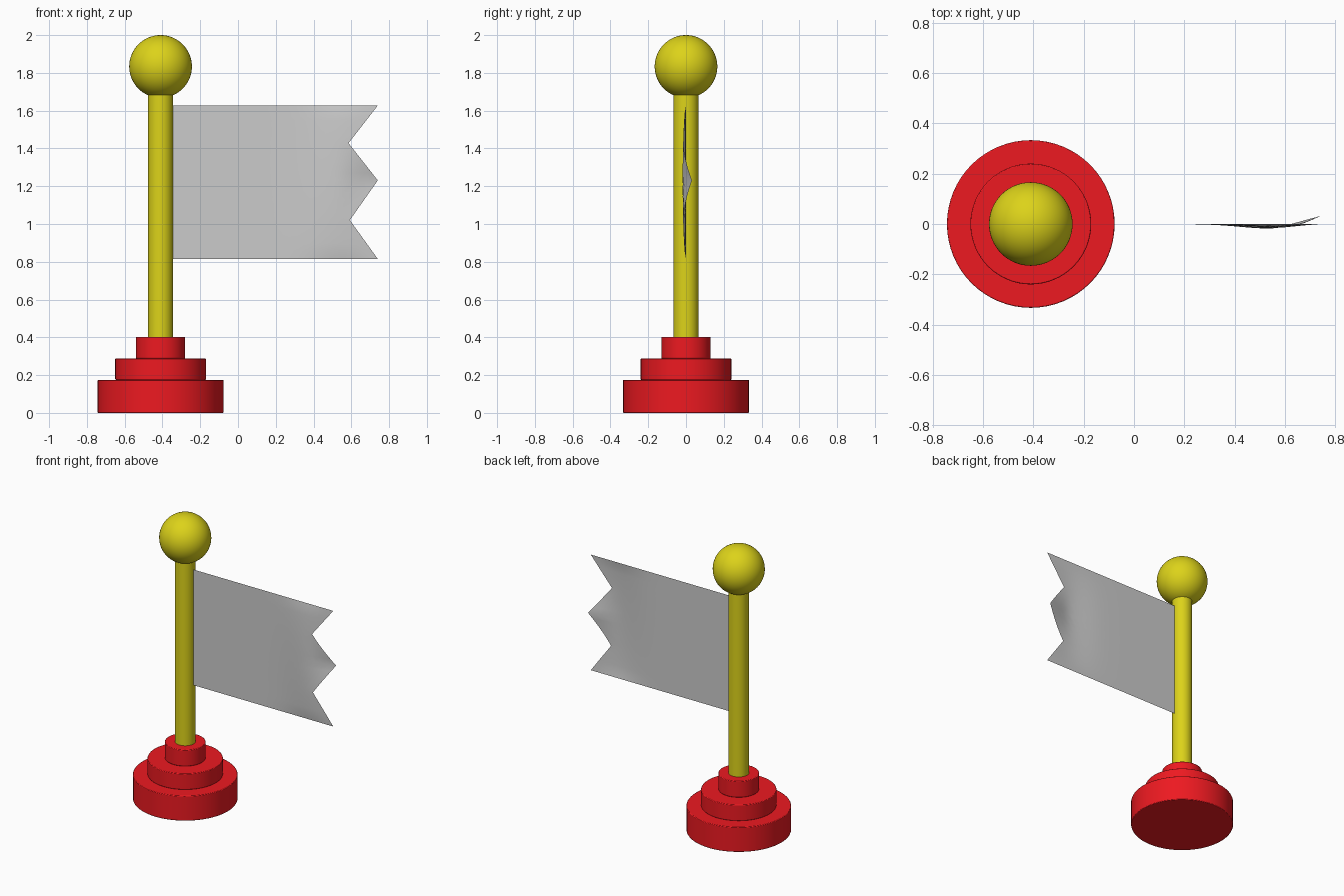
import bpy, bmesh, math

if "Cube" in bpy.data.objects:
    bpy.data.objects.remove(bpy.data.objects["Cube"])

PX = -0.41  # pole axis


def material(name, color):
    m = bpy.data.materials.new(name)
    m.diffuse_color = color
    m.use_nodes = True
    m.node_tree.nodes["Principled BSDF"].inputs["Base Color"].default_value = m.diffuse_color
    return m


red = material("red", (0.85, 0.01, 0.015, 1))
yellow = material("yellow", (0.72, 0.65, 0.01, 1))


def smooth(angle=40):
    bpy.ops.object.shade_smooth_by_angle(angle=math.radians(angle))


def cylinder(name, radius, z0, z1, mat, bevel=0.0):
    bpy.ops.mesh.primitive_cylinder_add(vertices=64, radius=radius, depth=z1 - z0,
                                        location=(PX, 0, (z0 + z1) / 2))
    ob = bpy.context.object
    ob.name = name
    ob.data.materials.append(mat)
    smooth()
    if bevel:
        mod = ob.modifiers.new("soft_edges", "BEVEL")
        mod.width = bevel
        mod.segments = 2
    return ob


# Stepped base
for name, r, z0, z1 in (("base_lower", 0.333, 0, 0.175),
                        ("base_middle", 0.24, 0.175, 0.288),
                        ("base_upper", 0.13, 0.288, 0.403)):
    cylinder(name, r, z0, z1, red, 0.004)

# Pole and ball finial
cylinder("pole", 0.066, 0.403, 1.70, yellow)
bpy.ops.mesh.primitive_uv_sphere_add(segments=64, ring_count=32, radius=0.166,
                                     location=(PX, 0, 1.834))
ball = bpy.context.object
ball.name = "ball_finial"
ball.data.materials.append(yellow)
smooth(180)

# Flag: thin sheet with a zigzag free edge and a gentle ripple
X0, ZB, ZT = -0.345, 0.815, 1.627
EDGE = [(0, 0.74), (0.253, 0.592), (0.512, 0.74), (0.755, 0.585), (1, 0.74)]
COLS, STEPS = 24, 5


def ripple(x, v):
    sag = -0.018 * math.exp(-((x - 0.54) / 0.17) ** 2) * math.sqrt(max(0, math.sin(math.pi * v)))
    t = min(1, max(0, (x - 0.55) / 0.19))
    lift = 0.036 * t * max(0, 1 - abs(v - 0.512) / 0.25)
    return sag + lift


bm = bmesh.new()
rows = []
for i, ((v0, x0), (v1, x1)) in enumerate(zip(EDGE, EDGE[1:])):
    for k in range(0 if i == 0 else 1, STEPS + 1):
        f = k / STEPS
        v, end = v0 + (v1 - v0) * f, x0 + (x1 - x0) * f
        xs = [X0 + (end - X0) * c / COLS for c in range(COLS + 1)]
        rows.append([bm.verts.new((x, ripple(x, v), ZB + (ZT - ZB) * v)) for x in xs])
for a, b in zip(rows, rows[1:]):
    for c in range(COLS):
        bm.faces.new((a[c], a[c + 1], b[c + 1], b[c]))
mesh = bpy.data.meshes.new("flag")
bm.to_mesh(mesh)
bm.free()
flag = bpy.data.objects.new("flag", mesh)
bpy.context.collection.objects.link(flag)
for p in mesh.polygons:
    p.use_smooth = True
